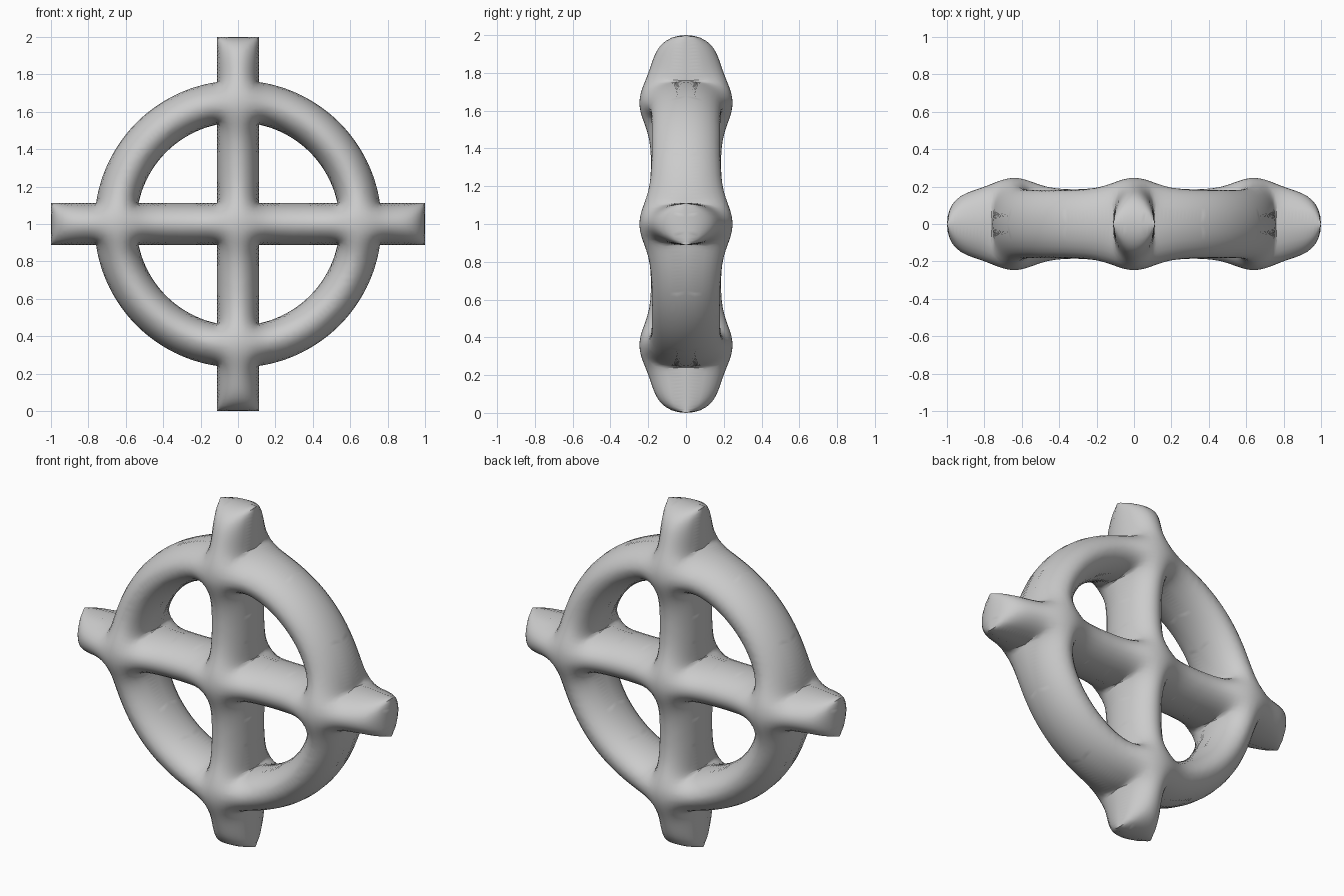
import bpy, bmesh, math
from mathutils import Vector
from mathutils.geometry import delaunay_2d_cdt

if "Cube" in bpy.data.objects:
    bpy.data.objects.remove(bpy.data.objects["Cube"])

W, R, ARM = 0.112, 0.655, 1.0        # half width of bars and ring, ring radius, arm length
SWELL = 5.17                          # how strongly the outline is puffed up


def chain(corners):
    """Points along straight pieces (a, b, n) or arcs (radius, a0, a1, n)."""
    pts = []
    for p in corners:
        if len(p) == 3:
            a, b, n = p
            pts += [Vector(a).lerp(Vector(b), i / n) for i in range(n)]
        else:
            r, a0, a1, n = p
            pts += [Vector((r * math.cos(t), r * math.sin(t)))
                    for t in (a0 + (a1 - a0) * i / n for i in range(n))]
    return pts


def turn(pts, k):
    c, s = [(1, 0), (0, 1), (-1, 0), (0, -1)][k]
    return [Vector((c * p.x - s * p.y, s * p.x + c * p.y)) for p in pts]


def outline(d):
    """Outer loop and four hole loops of the ringed cross, inset by d."""
    w, e = W - d, ARM - d
    ro, ri = R + w, R - w
    ao, ai = math.asin(w / ro), math.asin(w / ri)
    xo, xi = ro * math.cos(ao), ri * math.cos(ai)
    outer = chain([((e, -w), (e, w), 12), ((e, w), (xo, w), 13),
                   (ro, ao, math.pi / 2 - ao, 46), ((w, xo), (w, e), 13)])
    hole = chain([((w, w), (xi, w), 22), (ri, ai, math.pi / 2 - ai, 32),
                  ((w, xi), (w, w), 22)])
    return [sum((turn(outer, k) for k in range(4)), [])] + [turn(hole, k) for k in range(4)]


def depth(x, z):
    ax, az = abs(x), abs(z)
    return max(min(W - ax, ARM - az), min(W - az, ARM - ax),
               W - abs(math.hypot(x, z) - R))


# Flat triangulated cross: boundary loops, inset loops and an inner grid
points, edges = [], []
for loop in outline(0):
    s, n = len(points), len(loop)
    points += loop
    edges += [(s + i, s + (i + 1) % n) for i in range(n)]
for d in (0.004, 0.014, 0.03, 0.05, 0.072):
    for loop in outline(d):
        points += loop
step = 0.02
for i in range(-50, 51):
    for j in range(-50, 51):
        if depth(i * step, j * step) > 0.085:
            points.append(Vector((i * step, j * step)))
res = delaunay_2d_cdt(points, edges, [], 0, 1e-5)
co = res[0]
tris = [f for f in res[2]
        if depth(sum(co[i].x for i in f) / 3, sum(co[i].y for i in f) / 3) > 0]

# Inflate: solve an even-pressure membrane pinned at the outline
n = len(co)
weight, area = [{} for _ in range(n)], [0.0] * n
for f in tris:
    for k in range(3):
        a, b, c = f[k], f[(k + 1) % 3], f[(k + 2) % 3]
        p, q = co[a] - co[c], co[b] - co[c]
        cr = max(abs(p.x * q.y - p.y * q.x), 1e-9)
        cot = p.dot(q) / cr / 2
        weight[a][b] = weight[a].get(b, 0) + cot
        weight[b][a] = weight[b].get(a, 0) + cot
        area[c] += cr / 6
u = [0.0] * n
rows = []
for i in range(n):
    if weight[i] and depth(*co[i]) > 0.002:
        ws = [(j, max(v, 0)) for j, v in weight[i].items()]
        total = sum(v for _, v in ws)
        if total > 0:
            rows.append((i, ws, total, SWELL * area[i]))
for _ in range(150):
    for i, ws, total, load in rows:
        new = (load + sum(v * u[j] for j, v in ws)) / total
        u[i] += 1.7 * (new - u[i])

# Front half as a mesh, mirrored to the back
bm = bmesh.new()
verts = [bm.verts.new((p.x, -math.sqrt(max(h, 0)), p.y + 1)) for p, h in zip(co, u)]
for f in tris:
    bm.faces.new([verts[i] for i in f])
bmesh.ops.delete(bm, geom=[v for v in bm.verts if not v.link_faces], context='VERTS')
bmesh.ops.recalc_face_normals(bm, faces=bm.faces)
if sum(f.normal.y * f.calc_area() for f in bm.faces) > 0:
    bmesh.ops.reverse_faces(bm, faces=bm.faces)
mesh = bpy.data.meshes.new("ringed_cross")
bm.to_mesh(mesh)
bm.free()
cross = bpy.data.objects.new("ringed_cross", mesh)
bpy.context.collection.objects.link(cross)
mirror = cross.modifiers.new("back_half", 'MIRROR')
mirror.use_axis = (False, True, False)
mirror.merge_threshold = 0.0005
bpy.context.view_layer.objects.active = cross
cross.select_set(True)
bpy.ops.object.shade_smooth_by_angle(angle=math.radians(50))
